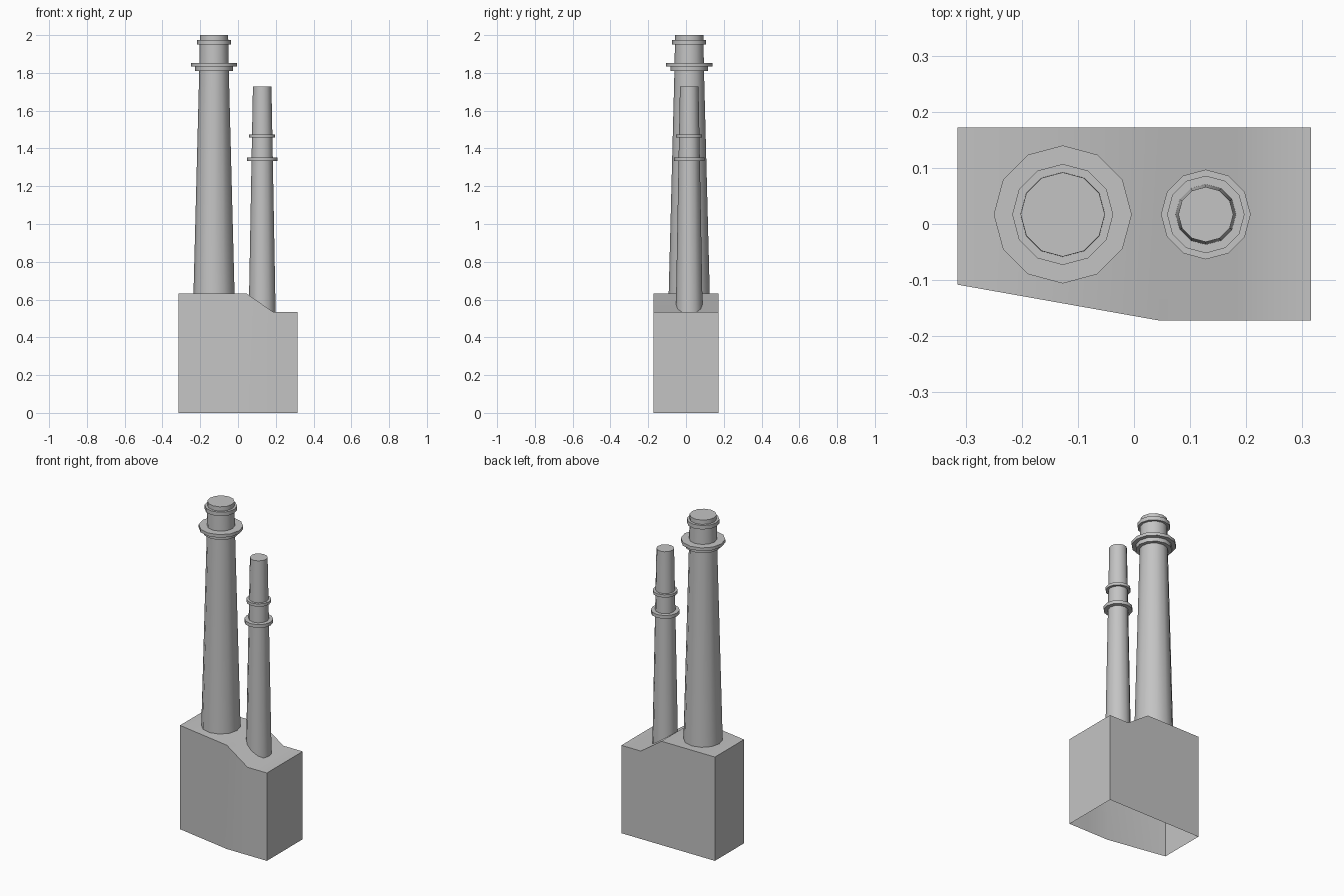
import bpy, bmesh, math

if "Cube" in bpy.data.objects:
    bpy.data.objects.remove(bpy.data.objects["Cube"], do_unlink=True)

grey = bpy.data.materials.new("plain_grey")
grey.use_nodes = True
COLOUR = (0.55, 0.55, 0.55, 1)
grey.diffuse_color = COLOUR
grey.node_tree.nodes["Principled BSDF"].inputs["Base Color"].default_value = COLOUR


def finish(name, bm):
    """Turn a bmesh into a named object, smooth across shallow edges."""
    bmesh.ops.recalc_face_normals(bm, faces=bm.faces)
    mesh = bpy.data.meshes.new(name)
    bm.to_mesh(mesh)
    bm.free()
    mesh.materials.append(grey)
    obj = bpy.data.objects.new(name, mesh)
    bpy.context.collection.objects.link(obj)
    bpy.ops.object.select_all(action='DESELECT')
    obj.select_set(True)
    bpy.context.view_layer.objects.active = obj
    bpy.ops.object.shade_smooth_by_angle(angle=math.radians(40))
    return obj


def turned(name, x, profile, sides=12):
    """Closed round part from (radius, height) steps."""
    bm = bmesh.new()
    rings = []
    for r, z in profile:
        angles = [math.tau * i / sides for i in range(sides)]
        rings.append([bm.verts.new((x + r * math.cos(a), AXIS_Y + r * math.sin(a), z))
                      for a in angles])
    for low, high in zip(rings, rings[1:]):
        for i in range(sides):
            j = (i + 1) % sides
            bm.faces.new((low[i], low[j], high[j], high[i]))
    bm.faces.new(rings[0][::-1])
    bm.faces.new(rings[-1])
    return finish(name, bm)


AXIS_Y, BIG_X, SMALL_X = 0.017, -0.127, 0.128
BACK = 0.172

# Base block: stepped top, skewed front, open underneath
stations = [(-0.315, -0.108, 0.632), (0.045, -0.172, 0.632),
            (0.185, -0.172, 0.535), (0.315, -0.172, 0.535)]
bm = bmesh.new()
columns = [[bm.verts.new(p) for p in ((x, y, 0), (x, y, z), (x, BACK, z), (x, BACK, 0))]
           for x, y, z in stations]
for a, b in zip(columns, columns[1:]):
    for i in range(3):
        bm.faces.new((a[i], b[i], b[i + 1], a[i + 1]))
bm.faces.new(columns[0])
bm.faces.new(columns[-1][::-1])
finish("base_block", bm)

# Tapered chimney shafts
turned("large_chimney", BIG_X, [(0.109, 0.62), (0.078, 1.82), (0.075, 2.0)])
turned("small_chimney", SMALL_X, [(0.071, 0.535), (0.054, 1.465), (0.049, 1.727)])

# Collars around the shafts
for name, x, r, low, high in (
        ("large_lower_collar", BIG_X, 0.100, 1.81, 1.834),
        ("large_wide_collar", BIG_X, 0.123, 1.834, 1.853),
        ("large_top_collar", BIG_X, 0.090, 1.95, 1.974),
        ("small_lower_collar", SMALL_X, 0.080, 1.333, 1.353),
        ("small_upper_collar", SMALL_X, 0.069, 1.457, 1.474)):
    turned(name, x, [(r, low), (r, high)])
